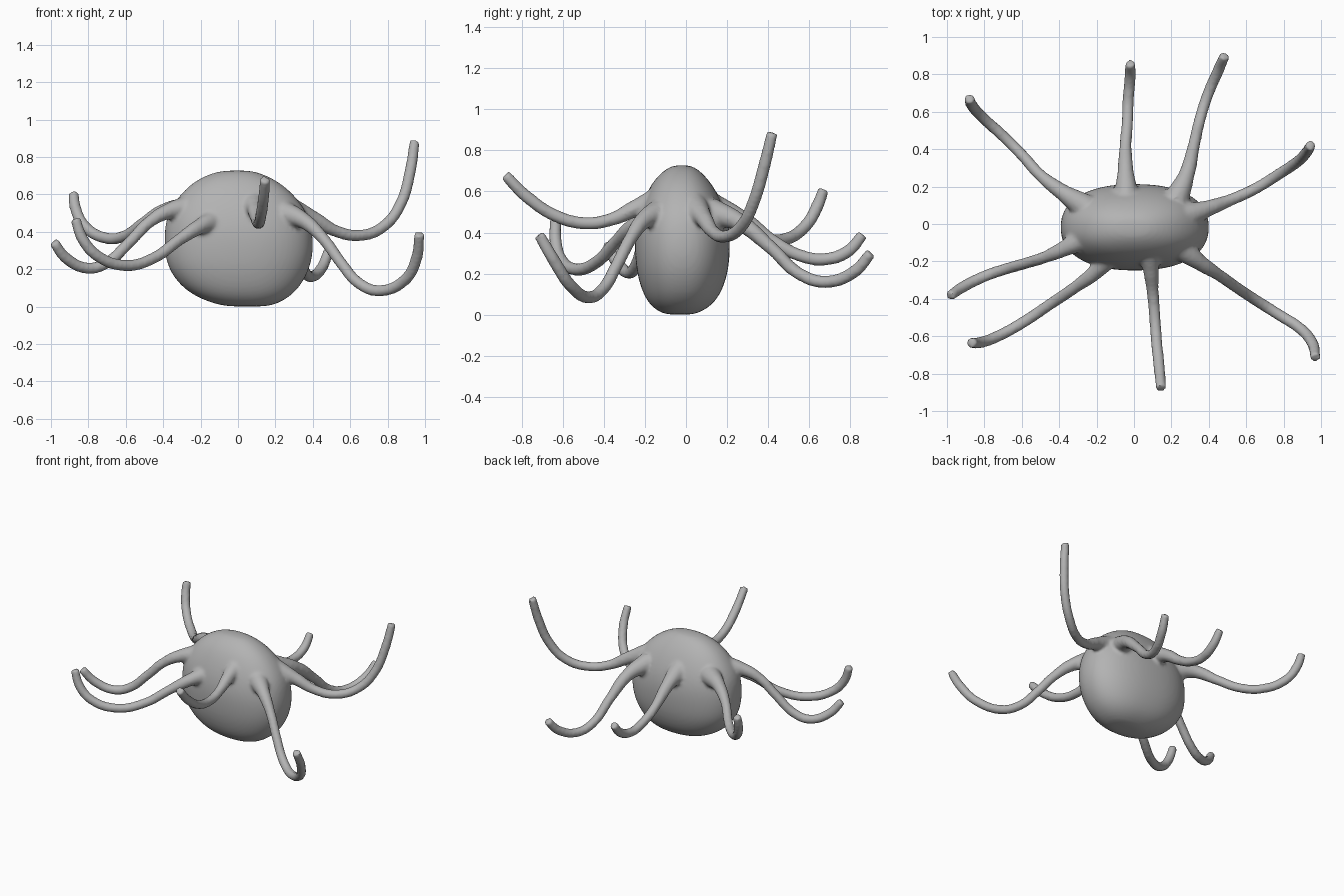
import bpy, bmesh, math

if "Cube" in bpy.data.objects:
    bpy.data.objects.remove(bpy.data.objects["Cube"])

grey = bpy.data.materials.new("soft grey")
grey.diffuse_color = (0.45, 0.45, 0.45, 1)
grey.use_nodes = True
grey.node_tree.nodes["Principled BSDF"].inputs["Base Color"].default_value = grey.diffuse_color
parts = []


def to_mesh(obj):
    """Turn a curve or a modified object into plain mesh."""
    bpy.ops.object.select_all(action='DESELECT')
    obj.select_set(True)
    bpy.context.view_layer.objects.active = obj
    bpy.ops.object.convert(target='MESH')
    parts.append(bpy.context.view_layer.objects.active)


def body(sections, sides=32, power=2.3):
    """Loft squarish oval rings given as (z, x0, x1, y0, y1)."""
    bm = bmesh.new()
    rings = []
    for z, x0, x1, y0, y1 in sections:
        ring = []
        for i in range(sides):
            a = 2 * math.pi * i / sides
            c, s = math.cos(a), math.sin(a)
            u = math.copysign(abs(c) ** (2 / power), c)
            v = math.copysign(abs(s) ** (2 / power), s)
            ring.append(bm.verts.new(((x0 + x1) / 2 + u * (x1 - x0) / 2,
                                      (y0 + y1) / 2 + v * (y1 - y0) / 2, z)))
        rings.append(ring)
    for a, b in zip(rings, rings[1:]):
        for i in range(sides):
            j = (i + 1) % sides
            bm.faces.new((a[i], a[j], b[j], b[i]))
    bm.faces.new(rings[0][::-1])
    bm.faces.new(rings[-1])
    mesh = bpy.data.meshes.new("body")
    bm.to_mesh(mesh)
    bm.free()
    obj = bpy.data.objects.new("body", mesh)
    bpy.context.collection.objects.link(obj)
    obj.modifiers.new("round", 'SUBSURF').levels = 2
    to_mesh(obj)


def tentacle(name, points):
    """Round tube from tip to root, flaring where it enters the body."""
    curve = bpy.data.curves.new(name, 'CURVE')
    curve.dimensions = '3D'
    curve.bevel_depth = 0.031
    curve.bevel_resolution = 4
    curve.resolution_u = 8
    curve.use_fill_caps = True
    spline = curve.splines.new('BEZIER')
    spline.bezier_points.add(len(points) - 1)
    flare = {1: 2.3, 2: 1.4, 3: 1.05}
    for i, (bp, co) in enumerate(zip(spline.bezier_points, points)):
        bp.co = co
        bp.handle_left_type = bp.handle_right_type = 'AUTO'
        bp.radius = flare.get(len(points) - i, 0.9 if i == 0 else 1.0)
    obj = bpy.data.objects.new(name, curve)
    bpy.context.collection.objects.link(obj)
    to_mesh(obj)


# rounded bag-shaped body, flattened front to back
body([(0.000, -0.03, 0.13, -0.08, 0.02),
      (0.008, -0.10, 0.19, -0.12, 0.06),
      (0.04, -0.20, 0.26, -0.17, 0.12),
      (0.10, -0.30, 0.33, -0.21, 0.17),
      (0.20, -0.375, 0.385, -0.24, 0.205),
      (0.30, -0.395, 0.405, -0.25, 0.215),
      (0.40, -0.395, 0.40, -0.25, 0.215),
      (0.50, -0.38, 0.375, -0.23, 0.195),
      (0.60, -0.31, 0.30, -0.19, 0.15),
      (0.67, -0.235, 0.215, -0.145, 0.10),
      (0.715, -0.14, 0.12, -0.09, 0.05),
      (0.728, -0.06, 0.05, -0.05, 0.01)])

# eight tentacles, each listed tip to root
tentacle("back_left_tentacle", [
    (-0.88, 0.67, 0.61), (-0.87, 0.64, 0.53), (-0.82, 0.58, 0.43),
    (-0.70, 0.47, 0.365), (-0.60, 0.37, 0.38), (-0.50, 0.26, 0.45),
    (-0.39, 0.175, 0.51), (-0.26, 0.09, 0.52)])
tentacle("back_tentacle", [
    (-0.02, 0.86, 0.39), (-0.02, 0.79, 0.31), (-0.03, 0.68, 0.27),
    (-0.035, 0.55, 0.29), (-0.045, 0.42, 0.36), (-0.045, 0.28, 0.46),
    (-0.04, 0.13, 0.52)])
tentacle("back_right_tentacle", [
    (0.485, 0.90, 0.30), (0.45, 0.82, 0.21), (0.39, 0.68, 0.16),
    (0.35, 0.55, 0.20), (0.32, 0.42, 0.32), (0.28, 0.26, 0.45),
    (0.22, 0.12, 0.50)])
tentacle("right_tentacle", [
    (0.945, 0.42, 0.885), (0.92, 0.38, 0.72), (0.87, 0.33, 0.55),
    (0.78, 0.27, 0.43), (0.65, 0.19, 0.38), (0.52, 0.13, 0.405),
    (0.40, 0.085, 0.47), (0.27, 0.04, 0.52)])
tentacle("front_right_tentacle", [
    (0.97, -0.715, 0.39), (0.955, -0.64, 0.26), (0.89, -0.56, 0.14),
    (0.75, -0.47, 0.085), (0.64, -0.40, 0.13), (0.55, -0.34, 0.235),
    (0.45, -0.27, 0.37), (0.35, -0.205, 0.46), (0.24, -0.12, 0.50)])
tentacle("front_tentacle", [
    (0.145, -0.88, 0.68), (0.135, -0.77, 0.57), (0.12, -0.62, 0.475),
    (0.11, -0.48, 0.445), (0.10, -0.36, 0.465), (0.09, -0.24, 0.52),
    (0.08, -0.12, 0.56)])
tentacle("front_left_tentacle", [
    (-0.87, -0.635, 0.47), (-0.83, -0.635, 0.36), (-0.75, -0.61, 0.27),
    (-0.60, -0.53, 0.22), (-0.45, -0.43, 0.26), (-0.31, -0.335, 0.36),
    (-0.20, -0.25, 0.43), (-0.10, -0.13, 0.47)])
tentacle("left_tentacle", [
    (-0.985, -0.385, 0.345), (-0.92, -0.34, 0.26), (-0.80, -0.28, 0.205),
    (-0.70, -0.245, 0.235), (-0.58, -0.21, 0.345), (-0.47, -0.175, 0.455),
    (-0.37, -0.13, 0.51), (-0.25, -0.07, 0.53)])

# fuse everything into one smooth skin
bpy.ops.object.select_all(action='DESELECT')
for p in parts:
    p.select_set(True)
bpy.context.view_layer.objects.active = parts[0]
bpy.ops.object.join()
creature = bpy.context.view_layer.objects.active
creature.name = "body_with_tentacles"
creature.data.materials.clear()
creature.data.materials.append(grey)
fuse = creature.modifiers.new("fuse", 'REMESH')
fuse.mode = 'VOXEL'
fuse.voxel_size = 0.012
fuse.use_smooth_shade = True
soften = creature.modifiers.new("soften", 'SMOOTH')
soften.factor = 0.5
soften.iterations = 4
